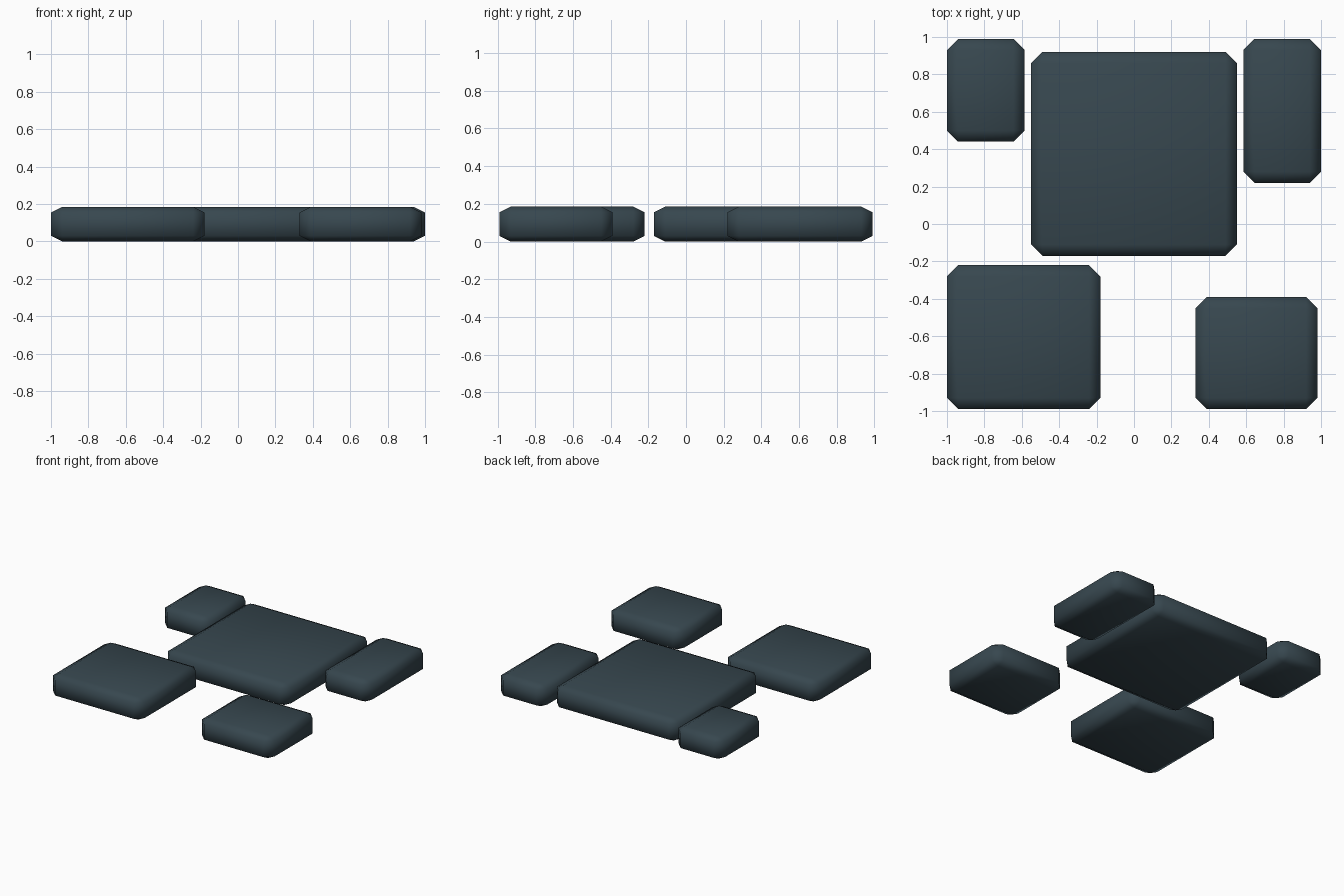
import bpy, bmesh
from mathutils import Vector

if "Cube" in bpy.data.objects:
    bpy.data.objects.remove(bpy.data.objects["Cube"])

HEIGHT = 0.185
BEVEL = 0.06      # bevel width in plan; half as much vertically

slate = bpy.data.materials.new("dark_slate")
slate.diffuse_color = (0.038, 0.063, 0.078, 1)
slate.use_nodes = True
slate.node_tree.nodes["Principled BSDF"].inputs["Base Color"].default_value = slate.diffuse_color


def slab(name, x0, x1, y0, y1):
    """Chamfered slab, bevelled at double height and then flattened."""
    bm = bmesh.new()
    bmesh.ops.create_cube(bm, size=1)
    bmesh.ops.scale(bm, vec=Vector((x1 - x0, y1 - y0, HEIGHT * 2)), verts=bm.verts)
    bmesh.ops.bevel(bm, geom=bm.edges[:], offset=BEVEL, offset_type='OFFSET',
                    segments=1, profile=0.5, affect='EDGES')
    bmesh.ops.scale(bm, vec=Vector((1, 1, 0.5)), verts=bm.verts)
    for f in bm.faces:
        f.smooth = True
    mesh = bpy.data.meshes.new(name)
    bm.to_mesh(mesh)
    bm.free()
    mesh.materials.append(slate)
    ob = bpy.data.objects.new(name, mesh)
    ob.location = ((x0 + x1) / 2, (y0 + y1) / 2, HEIGHT / 2)
    bpy.context.collection.objects.link(ob)


# Large central slab and four corner slabs
slab("centre_slab", -0.55, 0.55, -0.17, 0.92)
slab("front_left_slab", -1.0, -0.18, -0.99, -0.22)
slab("front_right_slab", 0.33, 0.98, -0.99, -0.39)
slab("back_left_slab", -1.0, -0.585, 0.44, 0.99)
slab("back_right_slab", 0.585, 1.0, 0.22, 0.99)
